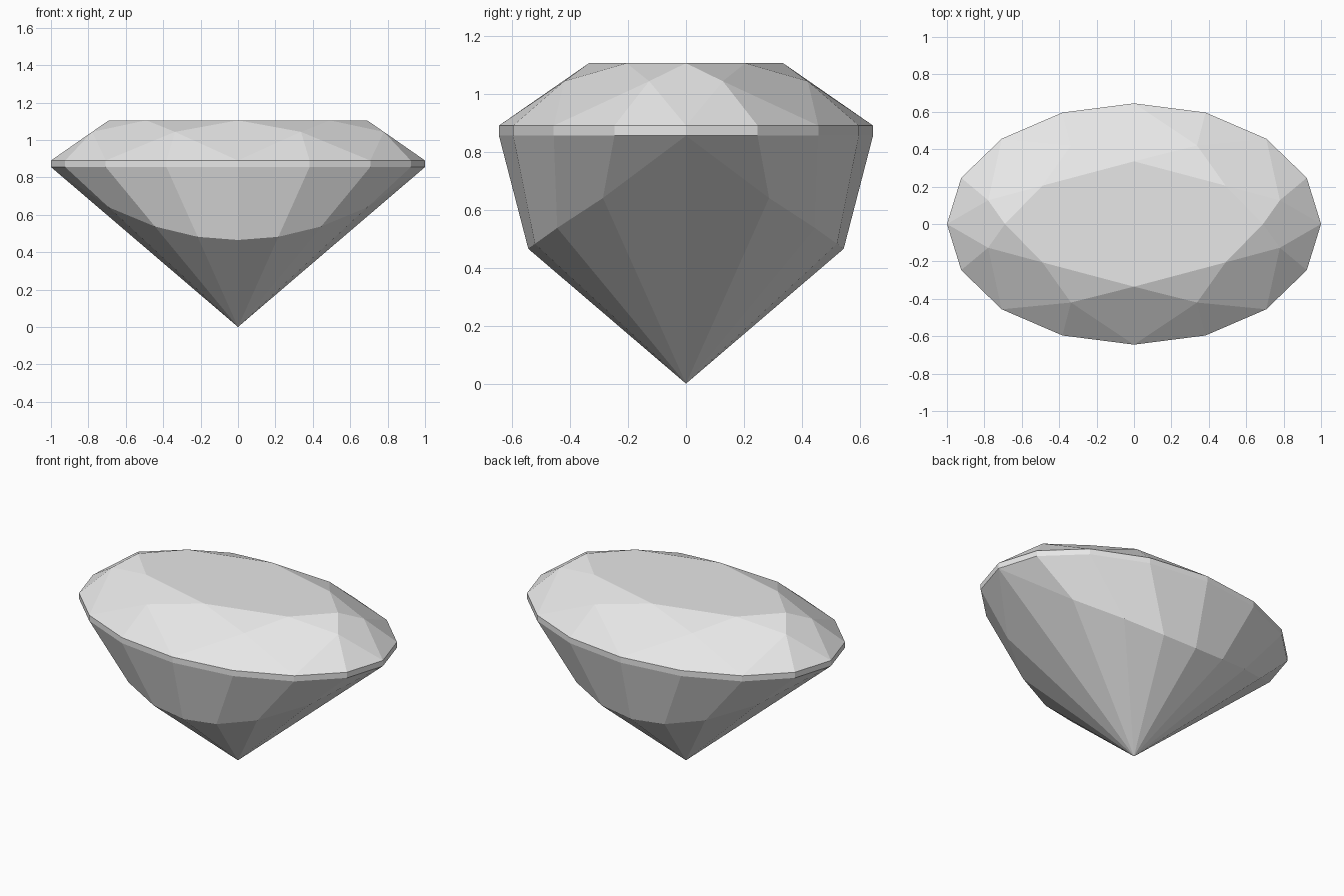
import bpy
from math import cos, sin, hypot, pi

cube = bpy.data.objects.get("Cube")
if cube:
    bpy.data.objects.remove(cube, do_unlink=True)

SIDES = 16
GIRDLE_Y = 0.645          # half width of the oval
GIRDLE_LOW, GIRDLE_TOP = 0.855, 0.89
CROWN_MID, TABLE_Z = 1.043, 1.105

stone = bpy.data.materials.new("stone_grey")
stone.use_nodes = True
colour = (0.8, 0.8, 0.8, 1)
stone.diffuse_color = colour
stone.node_tree.nodes["Principled BSDF"].inputs["Base Color"].default_value = colour


def make_part(name, verts, faces):
    mesh = bpy.data.meshes.new(name)
    mesh.from_pydata(verts, [], faces)
    mesh.materials.append(stone)
    obj = bpy.data.objects.new(name, mesh)
    bpy.context.collection.objects.link(obj)
    return obj


def oval(z):
    return [(cos(2 * pi * k / SIDES), GIRDLE_Y * sin(2 * pi * k / SIDES), z)
            for k in range(SIDES)]


def mirrored(quarter, z):
    """Full ring, counter-clockwise, from points of the first quadrant."""
    half = quarter + [(-x, y) for x, y in reversed(quarter) if x > 0]
    ring = half + [(x, -y) for x, y in reversed(half) if y > 0]
    return [(x, y, z) for x, y in ring]


# Crown: flat table, star triangles, kites and paired girdle triangles
table = mirrored([(0.69, 0), (0.49, 0.205), (0, 0.335)], TABLE_Z)
middle = mirrored([(0.78, 0.127), (0.337, 0.42)], CROWN_MID)
T, M = SIDES, SIDES + 8
crown_faces = [tuple(range(T, T + 8))]
for i in range(8):
    nxt, prev = (i + 1) % 8, (i - 1) % 8
    even, odd, after = 2 * i, 2 * i + 1, 2 * nxt
    crown_faces += [(T + i, M + i, T + nxt),
                    (T + i, M + prev, even, M + i),
                    (even, odd, M + i),
                    (odd, after, M + i)]
make_part("crown", oval(GIRDLE_TOP) + table + middle, crown_faces)

# Girdle: thin upright band
band = [(k, (k + 1) % SIDES, SIDES + (k + 1) % SIDES, SIDES + k)
        for k in range(SIDES)]
make_part("girdle", oval(GIRDLE_LOW) + oval(GIRDLE_TOP), band)

# Pavilion: steep oval belt running into a round pointed cone
break_z = [GIRDLE_LOW, 0.64, 0.537, 0.482, 0.465]
lower = []
for k in range(SIDES):
    step = k % 8
    z = break_z[min(step, 8 - step)]
    r = z / GIRDLE_LOW
    lower.append((r * cos(2 * pi * k / SIDES), r * sin(2 * pi * k / SIDES), z))
tip = 2 * SIDES
pavilion_faces = []
for k in range(SIDES):
    n = (k + 1) % SIDES
    # the two pointed ends of the oval touch the cone, so the belt closes there
    belt = [n, k, SIDES + k, SIDES + n]
    if k % 8 == 0:
        belt = [n, k, SIDES + n]
    elif n % 8 == 0:
        belt = [n, k, SIDES + k]
    a = k if k % 8 == 0 else SIDES + k
    b = n if n % 8 == 0 else SIDES + n
    pavilion_faces += [tuple(belt), (b, a, tip)]
pavilion = make_part("pavilion", oval(GIRDLE_LOW) + lower + [(0, 0, 0)], pavilion_faces)
